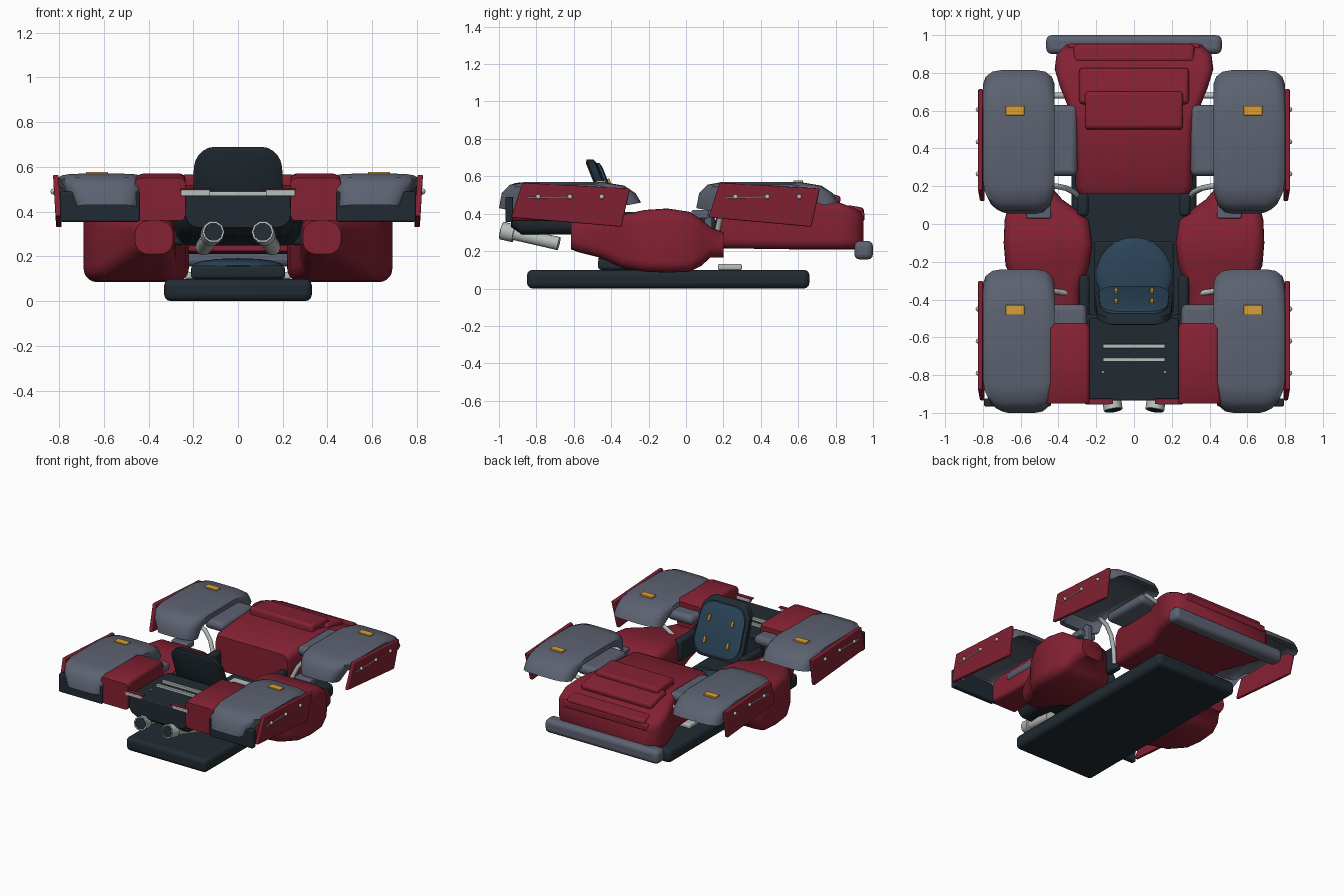
import bpy, bmesh, math
from mathutils import Vector, Matrix

cube = bpy.data.objects.get("Cube")
if cube:
    bpy.data.objects.remove(cube, do_unlink=True)


def material(name, r, g, b):
    m = bpy.data.materials.new(name)
    m.use_nodes = True
    m.diffuse_color = (r, g, b, 1)
    m.node_tree.nodes["Principled BSDF"].inputs["Base Color"].default_value = (r, g, b, 1)
    return m


RED = material("deep red", .23, .015, .033)
GREY = material("slate grey", .107, .122, .165)
DARK = material("charcoal", .015, .024, .032)
BLUE = material("navy blue", .024, .058, .10)
ORANGE = material("amber", .70, .35, .035)
METAL = material("pale metal", .48, .52, .51)
SIDES = (("left", 1), ("right", -1))


def finish(name, bm, mat, bevel=0.0, angle=35):
    bmesh.ops.recalc_face_normals(bm, faces=bm.faces)
    mesh = bpy.data.meshes.new(name)
    bm.to_mesh(mesh)
    bm.free()
    mesh.materials.append(mat)
    ob = bpy.data.objects.new(name, mesh)
    bpy.context.collection.objects.link(ob)
    if bevel:
        mod = ob.modifiers.new("round", "BEVEL")
        mod.width, mod.segments = bevel, 3
    bpy.ops.object.select_all(action="DESELECT")
    ob.select_set(True)
    bpy.context.view_layer.objects.active = ob
    bpy.ops.object.shade_smooth_by_angle(angle=math.radians(angle))


def box(name, x, y, z, mat, bevel=0.01, tilt=0):
    """Rounded box from min/max pairs, tilted about x."""
    bm = bmesh.new()
    bmesh.ops.create_cube(bm, size=1)
    mid = Vector([(a[0] + a[1]) / 2 for a in (x, y, z)])
    size = [abs(a[1] - a[0]) for a in (x, y, z)]
    turn = Matrix.Rotation(math.radians(tilt), 4, "X")
    bmesh.ops.transform(bm, verts=bm.verts,
                        matrix=Matrix.Translation(mid) @ turn @ Matrix.Diagonal((*size, 1)))
    finish(name, bm, mat, bevel)


def loft(name, rings, mat, bevel=0.0, angle=35):
    bm = bmesh.new()
    rows = [[bm.verts.new(p) for p in ring] for ring in rings]
    n = len(rows[0])
    for a, b in zip(rows, rows[1:]):
        for i in range(n):
            j = (i + 1) % n
            bm.faces.new((a[i], a[j], b[j], b[i]))
    bm.faces.new(rows[0])
    bm.faces.new(rows[-1])
    finish(name, bm, mat, bevel, angle)


def round_rect(a, b, c, d, r):
    """2D rounded rectangle, a..b across and c..d up."""
    pts = []
    for k, (u, v) in enumerate(((b - r, d - r), (a + r, d - r), (a + r, c + r), (b - r, c + r))):
        for i in range(6):
            t = math.radians(90 * k + 18 * i)
            pts.append((u + r * math.cos(t), v + r * math.sin(t)))
    return pts


def body(name, stations, r, mat, s=1):
    """Loft rounded rectangles along y; stations are y, x0, x1, z0, z1."""
    rings = [[(s * u, y, v) for u, v in round_rect(a, b, c, d, r)]
             for y, a, b, c, d in stations]
    loft(name, rings, mat, angle=50)


def tube(name, points, radius, mat):
    cu = bpy.data.curves.new(name, "CURVE")
    cu.dimensions = "3D"
    cu.bevel_depth, cu.bevel_resolution, cu.use_fill_caps = radius, 3, True
    sp = cu.splines.new("POLY")
    sp.points.add(len(points) - 1)
    for p, co in zip(sp.points, points):
        p.co = (*co, 1)
    cu.materials.append(mat)
    ob = bpy.data.objects.new(name, cu)
    bpy.context.collection.objects.link(ob)


def ball(name, co, r, mat, squash=(1, 1, 1)):
    bm = bmesh.new()
    bmesh.ops.create_uvsphere(bm, u_segments=24, v_segments=12, radius=r)
    bmesh.ops.transform(bm, verts=bm.verts,
                        matrix=Matrix.Translation(co) @ Matrix.Diagonal((*squash, 1)))
    finish(name, bm, mat, angle=60)


# Base plate and rear bumper
box("base_plate", (-.33, .33), (-.85, .66), (0, .1), DARK, .03)
box("rear_bumper", (-.465, .465), (.9, 1), (.155, .255), GREY, .03)

# Rear hood with stepped panels
hood = [(.16, .295, .225, .48), (.2, .31, .215, .5), (.55, .32, .21, .52), (.72, .39, .21, .49),
        (.82, .42, .21, .46), (.9, .41, .21, .43), (.95, .36, .225, .40)]
body("rear_hood", [(y, -w, w, a, b) for y, w, a, b in hood], .05, RED)
box("hood_panel_upper", (-.26, .26), (.5, .7), (.48, .56), RED, .02, -4)
box("hood_panel_middle", (-.29, .29), (.63, .825), (.44, .515), RED, .02, -12)
box("hood_panel_lower", (-.32, .32), (.85, .95), (.37, .44), RED, .02, -10)
box("hood_trim_strip", (-.35, .35), (.925, .955), (.36, .41), RED, .012)

# Nose between the front fenders
nose = [(-.935, .235, .33, .465), (-.88, .25, .29, .47), (-.62, .27, .29, .47), (-.48, .28, .25, .46)]
body("nose", [(y, -w, w, a, b) for y, w, a, b in nose], .06, DARK)
box("nose_top", (-.235, .235), (-.935, -.5), (.42, .472), DARK, .008)
for i, y in enumerate((-.647, -.718)):
    box(f"nose_strip_{i + 1}", (-.165, .165), (y - .011, y + .011), (.465, .49), METAL, .004)

# Seat with cushion and tilted backrest
box("seat_base", (-.21, .21), (-.47, -.09), (.1, .16), DARK, .015)
ball("seat_cushion", (0, -.27, .16), .2, BLUE, (1, 1, .16))


def backrest(name, w, z0, z1, depth, shift, mat):
    rings = []
    for grow, t in ((.02, 0), (0, .2), (0, .8), (.02, 1)):
        ring = []
        for u, v in round_rect(-w + grow, w - grow, z0 + grow, z1 - grow, .09):
            taper = 1 - .08 * max(0, (v - .52) / .17)
            ring.append((u * taper, shift + depth * t - .4 * (v - .32), v))
        rings.append(ring)
    loft(name, rings, mat, angle=50)


backrest("backrest_shell", .205, .31, .69, .06, -.395, DARK)
backrest("backrest_cushion", .185, .335, .67, .035, -.35, BLUE)
for _, s in SIDES:
    for i, z in enumerate((.425, .565)):
        y = -.316 - .4 * (z - .32)
        box(f"backrest_clip_{i}", (s * .095 - .009, s * .095 + .009), (y - .01, y + .012),
            (z - .022, z + .022), ORANGE, .003, 22)

FENDER = [(-1, .43), (-.985, .51), (-.94, .555), (-.86, .57), (-.45, .57), (-.33, .55),
          (-.27, .51), (-.24, .46), (-.30, .475), (-.36, .515), (-.5, .535), (-.85, .53),
          (-.93, .50), (-.965, .43)]


def fender(name, s, dy):
    """Arched shell with rounded plan corners and a front lip narrowing downward."""
    rings = []
    for x, inset in ((.42, .075), (.435, .035), (.47, .008), (.52, 0),
                     (.70, 0), (.75, .008), (.785, .035), (.80, .075)):
        k = 1 - inset / .38
        ring = []
        for y, z in FENDER:
            lip = (.57 - z) / .14 if y < -.92 else 0
            u = x - lip * (.4 * max(0, x - .62) - .15 * max(0, .55 - x))
            ring.append((s * u, -.62 + dy + (y + .62) * k, z - inset * .2))
        rings.append(ring)
    loft(name, rings, GREY, angle=40)


for side, s in SIDES:
    # Fenders with side panels, bolts and marker lamps
    for end, dy, y0, y1 in (("front", 0, -.935, -.30), ("rear", 1.055, .12, .715)):
        tag = f"{end}_{side}"
        fender(f"fender_{tag}", s, dy)
        outline = [(y0 + .06, .565), (y1, .535), (y1 - .045, .33), (y0, .38)]
        rings = [[(s * (x + .06 * (z - .45)), y, z) for y, z in outline] for x in (.795, .82)]
        loft(f"side_panel_{tag}", rings, RED, .006)
        for k in range(3):
            ball(f"bolt_{tag}_{k}", (s * .825, y0 + .145 + .17 * k, .49), .013, METAL)
        tube(f"panel_rod_{tag}", [(s * .823, y0 + .09, .485), (s * .823, y0 + .31, .488)], .004, METAL)
        box(f"marker_lamp_{tag}", (s * .58, s * .68), (dy - .48, dy - .43), (.56, .578), ORANGE, .003)
        box(f"wheel_liner_{tag}", (s * (.25 if dy == 0 else .30), s * .46),
            (dy - .80, dy - .425), (.45, .52), GREY, .03)
    box(f"front_flap_{side}", (s * .44, s * .795), (-.965, -.925), (.355, .49), DARK, .008)

    # Red cowl beside the nose
    body(f"cowl_{side}", [(-.95, .235, .46, .36, .55), (-.91, .235, .46, .36, .565),
                          (-.8, .235, .45, .36, .57), (-.55, .235, .45, .36, .57),
                          (-.525, .245, .44, .37, .555)], .025, RED, s)
    box(f"nose_plate_{side}", (s * .125, s * .255), (-.955, -.925), (.47, .497), METAL, .004)
    box(f"nose_plate_cap_{side}", (s * .11, s * .26), (-.953, -.925), (.495, .503), RED, .002)
    ball(f"nose_stud_{side}", (s * .165, -.785, .472), .008, METAL)

    # Bulging middle pod, narrowing to an arm in front and a tail behind
    body(f"pod_{side}", [(-.615, .29, .46, .21, .36), (-.58, .285, .475, .195, .375),
                         (-.46, .28, .53, .165, .38), (-.34, .28, .62, .11, .395),
                         (-.22, .235, .68, .09, .42), (-.1, .22, .69, .085, .428),
                         (.02, .24, .685, .09, .41), (.08, .31, .67, .12, .37),
                         (.13, .38, .64, .165, .33), (.2, .44, .62, .165, .30)], .06, RED, s)

    # Dark side posts, brackets and deck plates
    box(f"seat_wall_{side}", (s * .235, s * .29), (-.5, -.27), (.25, .41), DARK, .02)
    box(f"rear_post_{side}", (s * .24, s * .30), (.04, .16), (.2, .38), DARK, .02)
    box(f"fender_bracket_{side}", (s * .44, s * .57), (.03, .12), (.375, .42), GREY, .008)
    box(f"bracket_post_{side}", (s * .48, s * .53), (.10, .14), (.24, .46), GREY, .008)
    box(f"deck_plate_{side}", (s * .08, s * .24), (.17, .30), (.1, .13), METAL, .008)

    # Struts
    tube(f"rear_strut_{side}", [(s * .47, .2, .50), (s * .41, .2, .47), (s * .36, .19, .41),
                                (s * .32, .17, .32), (s * .3, .15, .23)], .015, METAL)
    tube(f"hood_strut_{side}", [(s * .35, .68, .44), (s * .47, .68, .47)], .015, METAL)
    tube(f"front_strut_{side}", [(s * .27, -.39, .32), (s * .36, -.365, .38), (s * .46, -.35, .46)],
         .015, METAL)

    # Forward lamp tubes
    a, b = Vector((s * .155, -.68, .24)), Vector((s * .11, -.985, .31))
    tube(f"lamp_tube_{side}", [a, a.lerp(b, .8)], .037, METAL)
    tube(f"lamp_ring_{side}", [a.lerp(b, .78), b], .05, METAL)
    tube(f"lamp_lens_{side}", [a.lerp(b, .98), a.lerp(b, 1.01)], .042, DARK)
